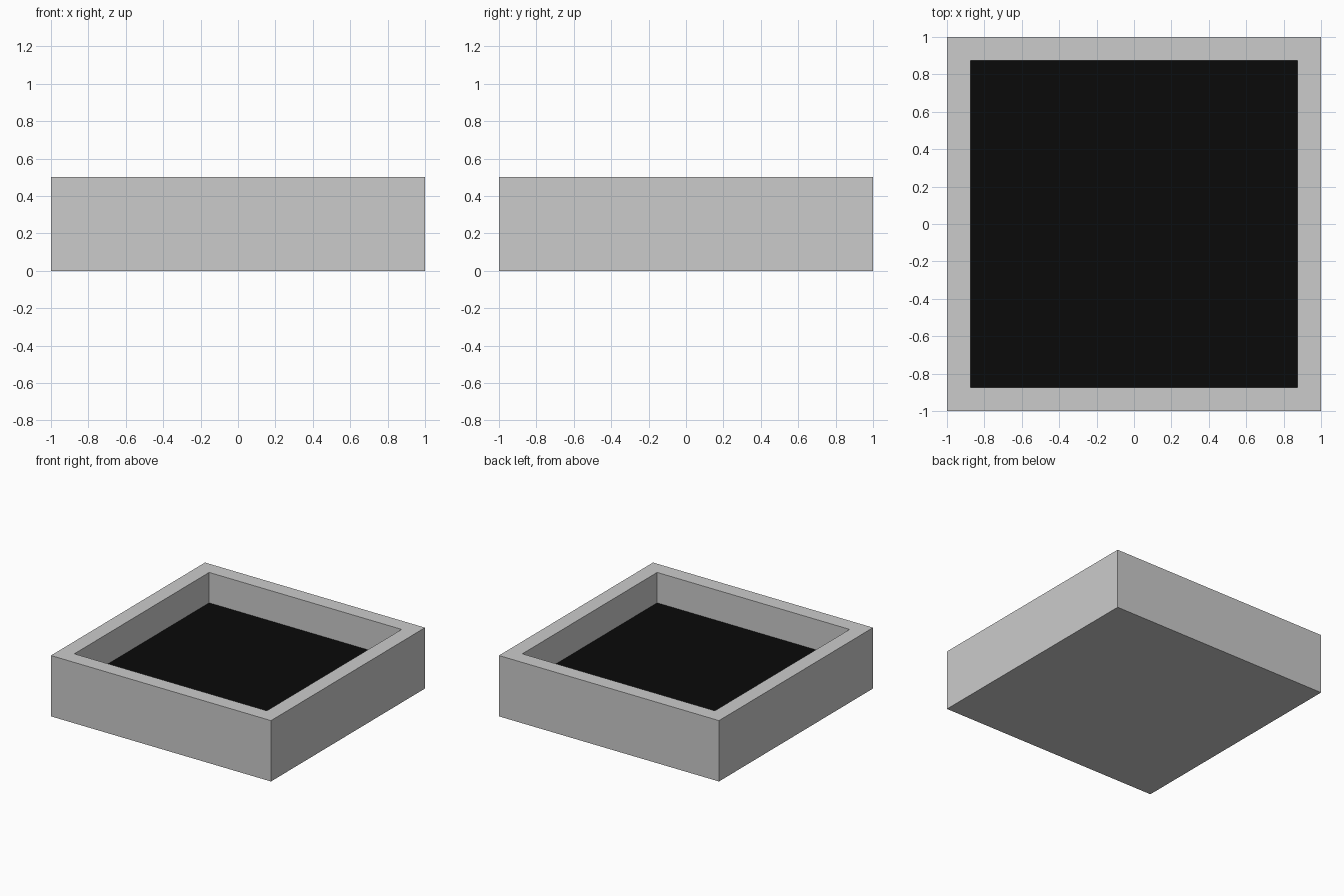
import bpy, bmesh
from mathutils import Matrix, Vector

if "Cube" in bpy.data.objects:
    bpy.data.objects.remove(bpy.data.objects["Cube"])

SIZE, HEIGHT, WALL, FLOOR_Z = 2.0, 0.5, 0.125, 0.25

# Tray body: solid square block
bm = bmesh.new()
bmesh.ops.create_cube(bm, size=1.0, matrix=Matrix.Translation((0, 0, HEIGHT / 2))
                      @ Matrix.Diagonal((SIZE, SIZE, HEIGHT, 1)))
bm.normal_update()

# Rim and recess: inset the top face, then push it down to the floor level
top = max(bm.faces, key=lambda f: f.calc_center_median().z)
bmesh.ops.inset_region(bm, faces=[top], thickness=WALL, use_even_offset=True)
floor = bmesh.ops.extrude_discrete_faces(bm, faces=[top])["faces"][0]
bmesh.ops.translate(bm, verts=floor.verts, vec=Vector((0, 0, FLOOR_Z - HEIGHT)))
floor.material_index = 1
bmesh.ops.recalc_face_normals(bm, faces=bm.faces)

mesh = bpy.data.meshes.new("square_tray")
bm.to_mesh(mesh)
bm.free()

# Materials: grey body, black recess floor
for name, shade in (("body_grey", 0.8), ("floor_black", 0.003)):
    mat = bpy.data.materials.new(name)
    mat.diffuse_color = (shade, shade, shade, 1)
    mat.use_nodes = True
    mat.node_tree.nodes["Principled BSDF"].inputs["Base Color"].default_value = mat.diffuse_color
    mesh.materials.append(mat)

tray = bpy.data.objects.new("square_tray", mesh)
bpy.context.collection.objects.link(tray)
